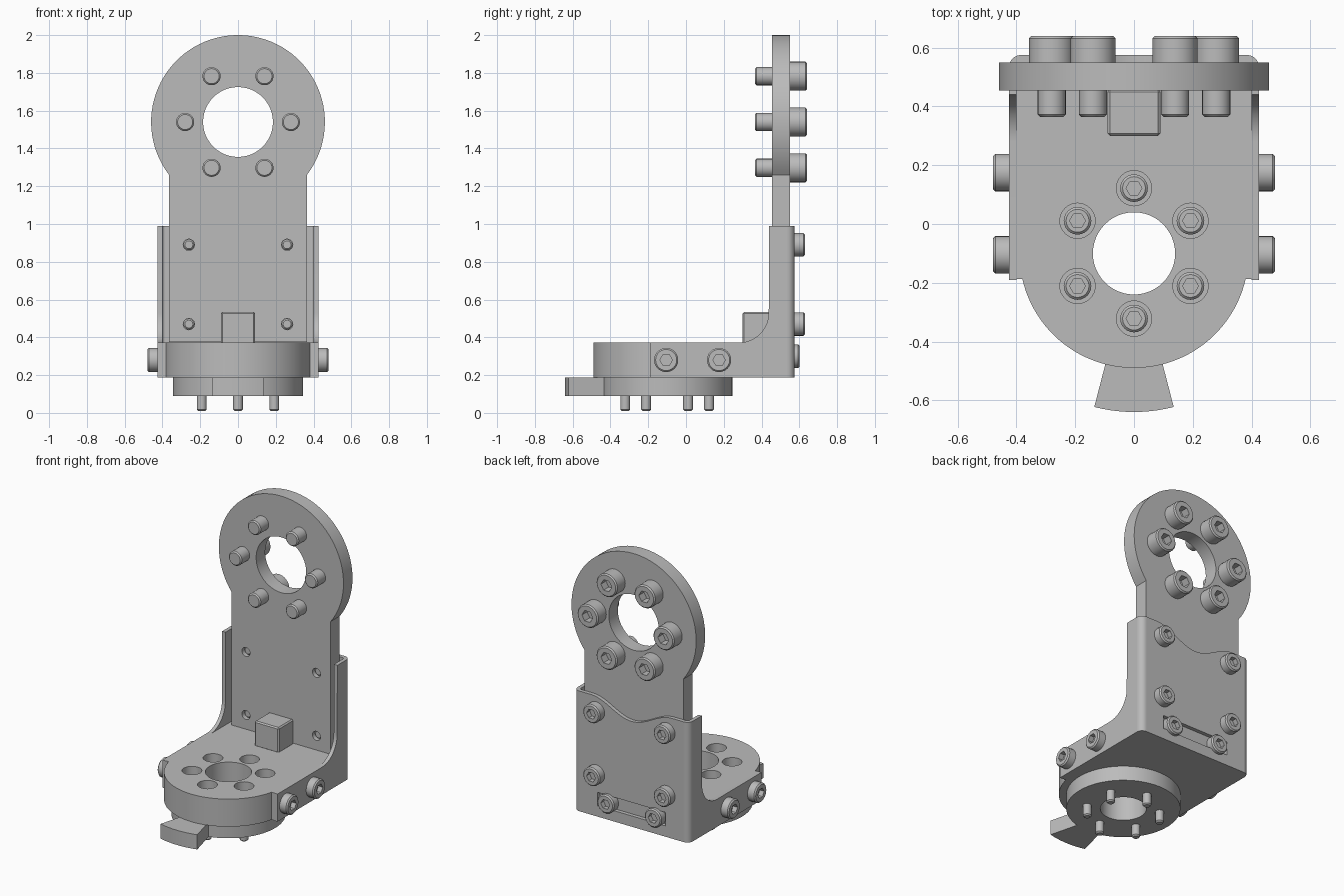
import bpy, bmesh
from math import pi, sin, cos, radians
from mathutils import Matrix, Vector

if "Cube" in bpy.data.objects:
    bpy.data.objects.remove(bpy.data.objects["Cube"])

grey = bpy.data.materials.new("plain grey")
grey.use_nodes = True
grey.diffuse_color = (0.5, 0.5, 0.5, 1)
grey.node_tree.nodes["Principled BSDF"].inputs["Base Color"].default_value = (0.5, 0.5, 0.5, 1)
parts = []


def add_object(name, bm):
    bmesh.ops.recalc_face_normals(bm, faces=bm.faces)
    mesh = bpy.data.meshes.new(name)
    bm.to_mesh(mesh)
    bm.free()
    mesh.materials.append(grey)
    obj = bpy.data.objects.new(name, mesh)
    bpy.context.collection.objects.link(obj)
    parts.append(obj)
    return obj


def arc(cx, cy, r, start=0, end=360, n=48):
    """Points along an arc; a full circle leaves out the repeated last point."""
    last = n if end - start == 360 else n - 1
    angles = [radians(start + (end - start) * i / last) for i in range(n)]
    return [(cx + r * cos(a), cy + r * sin(a)) for a in angles]


def plate(name, plane, low, high, outlines):
    """Flat plate from an outline and holes, extruded along the third axis."""
    curve = bpy.data.curves.new(name, 'CURVE')
    curve.dimensions = '2D'
    curve.fill_mode = 'BOTH'
    curve.extrude = (high - low) / 2
    for points in outlines:
        spline = curve.splines.new('POLY')
        spline.points.add(len(points) - 1)
        for p, (u, v) in zip(spline.points, points):
            p.co = (u, v, 0, 1)
        spline.use_cyclic_u = True
    temp = bpy.data.objects.new(name + "_curve", curve)
    bpy.context.collection.objects.link(temp)
    bpy.context.view_layer.update()
    mesh = temp.to_mesh()
    bm = bmesh.new()
    bm.from_mesh(mesh)
    temp.to_mesh_clear()
    bpy.data.objects.remove(temp)
    bpy.data.curves.remove(curve)
    mid = (low + high) / 2
    for vert in bm.verts:
        u, v, w = vert.co
        w += mid
        vert.co = {'XY': (u, v, w), 'XZ': (u, w, v), 'YZ': (w, u, v)}[plane]
    bmesh.ops.remove_doubles(bm, verts=bm.verts, dist=0.0001)
    return add_object(name, bm)


def bolt(name, seat, axis, r, height, shaft_r, length, socket):
    """Socket head bolt: the head rises from the seat along the axis."""
    n, c = 24, 0.008
    rings = [(shaft_r - c, -length, 0), (shaft_r, c - length, 0), (shaft_r, 0, 0), (r, 0, 0),
             (r, height - c, 0), (r - c, height, 0), (socket, height, 1), (socket, height * 0.4, 1)]
    bm = bmesh.new()
    loops = []
    for radius, z, is_hex in rings:
        loop = []
        for i in range(n):
            a = 2 * pi * i / n
            k = radius * cos(pi / 6) / cos(a % (pi / 3) - pi / 6) if is_hex else radius
            loop.append(bm.verts.new((k * cos(a), k * sin(a), z)))
        loops.append(loop)
    for a, b in zip(loops, loops[1:]):
        for i in range(n):
            j = (i + 1) % n
            bm.faces.new((a[i], a[j], b[j], b[i]))
    bm.faces.new(loops[0])
    bm.faces.new(loops[-1])
    turn = Vector(axis).to_track_quat('Z', 'Y').to_matrix().to_4x4()
    bm.transform(Matrix.Translation(seat) @ turn)
    return add_object(name, bm)


# Upright arm with a round head
head_z = 1.54
arm_screws = [(s * 0.26, z) for s in (-1, 1) for z in (0.47, 0.89)]
outline = arc(0, head_z, 0.46, -37.5, 217.5, 64) + [(-0.365, 0.375), (0.365, 0.375)]
plate("upright_arm", 'XZ', 0.455, 0.55,
      [outline, arc(0, head_z, 0.185)] + [arc(x, z, 0.03, n=24) for x, z in arm_screws])
for i, (x, z) in enumerate(arc(0, head_z, 0.28, n=6)):
    bolt(f"head_bolt_{i}", (x, 0.55, z), (0, 1, 0), 0.077, 0.09, 0.048, 0.185, 0.04)

# Base block with a round front and counterbored holes
hub_y = -0.1
base = arc(0, hub_y, 0.39, -167, -13) + [(0.4, -0.188), (0.4, 0.55), (-0.4, 0.55), (-0.4, -0.188)]
bore = arc(0, hub_y, 0.14)
base_bolts = arc(0, hub_y, 0.222, 30, 390, 6)
plate("base_lower", 'XY', 0.188, 0.27, [base, bore])
plate("base_upper", 'XY', 0.27, 0.372, [base, bore] + [arc(x, y, 0.06, n=32) for x, y in base_bolts])
for i, (x, y) in enumerate(base_bolts):
    bolt(f"base_bolt_{i}", (x, y, 0.27), (0, 0, 1), 0.047, 0.05, 0.026, 0.26, 0.027)

# Turning ring and stop tab under the base
plate("lower_ring", 'XY', 0.09, 0.188, [arc(0, hub_y, 0.345, n=64), bore])
plate("stop_tab", 'XY', 0.09, 0.188,
      [arc(0, hub_y, 0.54, 255.5, 284.5, 12) + arc(0, hub_y, 0.34, 284.5, 255.5, 8)])

# Wrap-around bracket: back sheet with a dipped top edge and a slot
xs = [0.3 - 0.6 * i / 30 for i in range(31)]
dip = [(x, 0.99 - 0.05 * (1 + cos(pi * x / 0.3))) for x in xs]
slot = [(-0.25, 0.26), (0.25, 0.26), (0.25, 0.35), (-0.25, 0.35)]
plate("bracket_back", 'XZ', 0.55, 0.575,
      [[(-0.385, 0.188), (0.385, 0.188), (0.385, 0.99)] + dip + [(-0.385, 0.99)], slot])

# Bracket sides, bends and their bolts
sweep = arc(0.28, 0.53, 0.158, -90, 0, 16)
side = [(-0.19, 0.188), (0.535, 0.188), (0.535, 0.99), (0.44, 0.99)] + sweep[::-1] + [(-0.19, 0.372)]
for s, label in ((1, "left"), (-1, "right")):
    low, high = sorted((s * 0.4, s * 0.425))
    plate(f"bracket_side_{label}", 'YZ', low, high, [side])
    bend = arc(0.385, 0.535, 0.04, 0, 90, 10) + arc(0.385, 0.535, 0.015, 90, 0, 10)
    plate(f"bracket_bend_{label}", 'XY', 0.188, 0.99, [[(s * x, y) for x, y in bend]])
    for where, y in (("front", -0.105), ("rear", 0.175)):
        bolt(f"side_bolt_{label}_{where}", (s * 0.425, y, 0.28), (s, 0, 0),
             0.064, 0.055, 0.03, 0.06, 0.033)
    bolt(f"slot_bolt_{label}", (s * 0.175, 0.55, 0.3), (0, 1, 0), 0.062, 0.052, 0.03, 0.06, 0.033)
for i, (x, z) in enumerate(arm_screws):
    bolt(f"arm_screw_{i}", (x, 0.575, z), (0, 1, 0), 0.062, 0.055, 0.029, 0.1, 0.033)

# Small stop block in the inner corner
bm = bmesh.new()
bmesh.ops.create_cube(bm, size=1)
bmesh.ops.scale(bm, vec=(0.18, 0.158, 0.17), verts=bm.verts)
bmesh.ops.translate(bm, vec=(0, 0.379, 0.45), verts=bm.verts)
bmesh.ops.bevel(bm, geom=bm.edges[:], offset=0.008, segments=1, affect='EDGES')
add_object("stop_block", bm)

# Smooth round walls, keep edges sharp
bpy.ops.object.select_all(action='DESELECT')
for obj in parts:
    obj.select_set(True)
bpy.context.view_layer.objects.active = parts[0]
bpy.ops.object.shade_smooth_by_angle(angle=radians(30))
